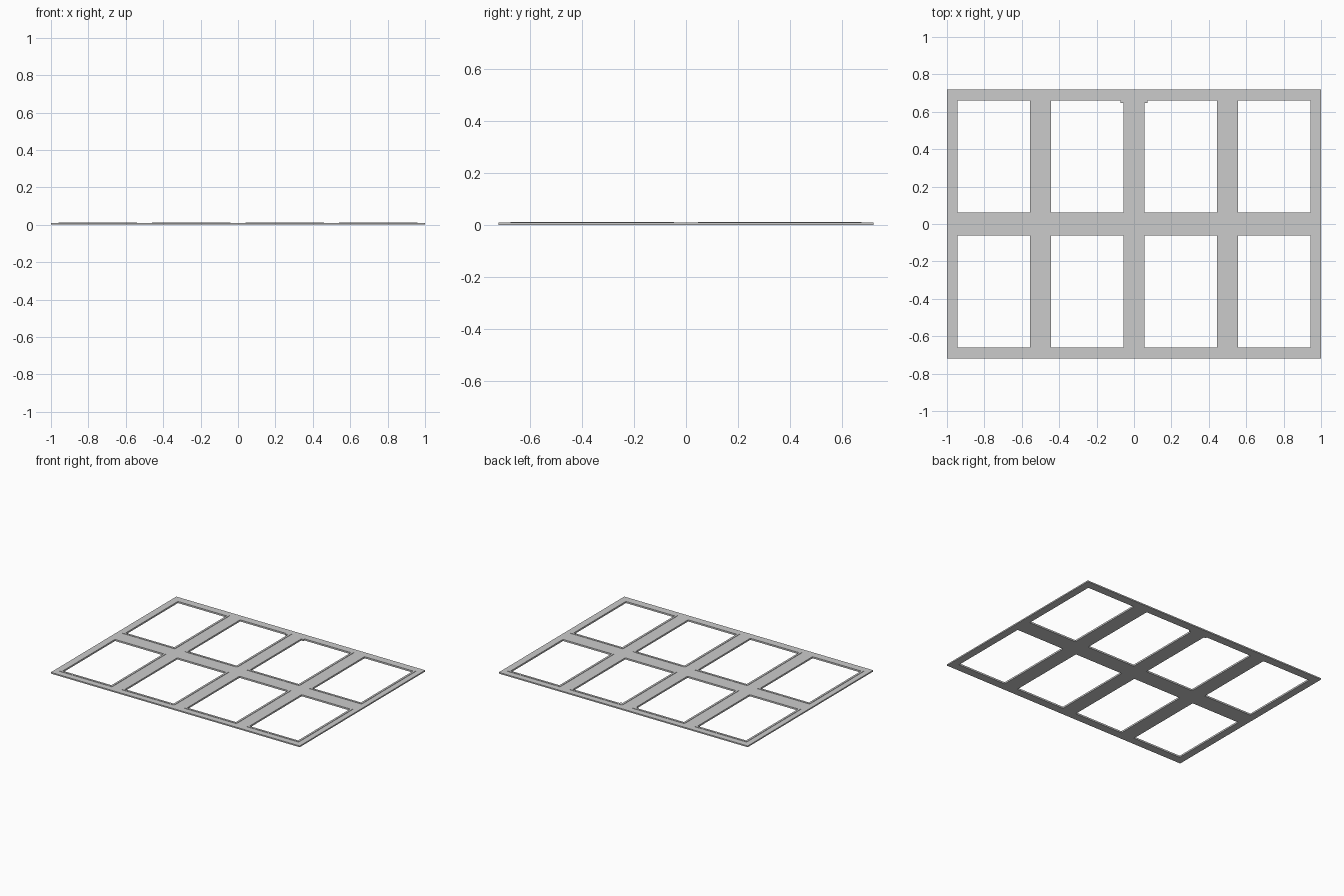
import bpy, bmesh

if "Cube" in bpy.data.objects:
    bpy.data.objects.remove(bpy.data.objects["Cube"])

BASE, TOP, LIP = 0.0095, 0.012, 0.015
XS = [-1, -0.945, -0.555, -0.445, -0.055, 0.055, 0.445, 0.555, 0.945, 1]
YS = [-0.72, -0.66, -0.062, 0.062, 0.66, 0.72]


def lattice(name, xs, ys, z0, z1, is_hole):
    """Flat grid with open cells, extruded into a solid."""
    bm = bmesh.new()
    v = [[bm.verts.new((x, y, z0)) for y in ys] for x in xs]
    for i in range(len(xs) - 1):
        for j in range(len(ys) - 1):
            if not is_hole(i, j):
                bm.faces.new((v[i][j], v[i + 1][j], v[i + 1][j + 1], v[i][j + 1]))
    bmesh.ops.delete(bm, geom=[p for p in bm.verts if not p.link_faces], context='VERTS')
    res = bmesh.ops.extrude_face_region(bm, geom=bm.faces[:], use_keep_orig=True)
    top = [g for g in res['geom'] if isinstance(g, bmesh.types.BMVert)]
    bmesh.ops.translate(bm, verts=top, vec=(0, 0, z1 - z0))
    bmesh.ops.recalc_face_normals(bm, faces=bm.faces[:])
    mesh = bpy.data.meshes.new(name)
    bm.to_mesh(mesh)
    bm.free()
    obj = bpy.data.objects.new(name, mesh)
    bpy.context.collection.objects.link(obj)
    return obj


# Main frame with eight openings
lattice("window_frame", XS, YS, 0, BASE, lambda i, j: i % 2 == 1 and j % 2 == 1)

# Slim raised lip around each opening
for i in range(1, 9, 2):
    for j in range(1, 5, 2):
        x0, x1, y0, y1 = XS[i], XS[i + 1], YS[j], YS[j + 1]
        lattice("opening_lip", [x0 - LIP, x0, x1, x1 + LIP],
                [y0 - LIP, y0, y1, y1 + LIP], BASE, TOP,
                lambda a, b: a == 1 and b == 1)

# Small corner tabs beside the centre bar at the back
for s in (-1, 1):
    lattice("corner_tab", sorted([s * 0.055, s * 0.072]), [0.648, 0.66],
            0, TOP, lambda a, b: False)
